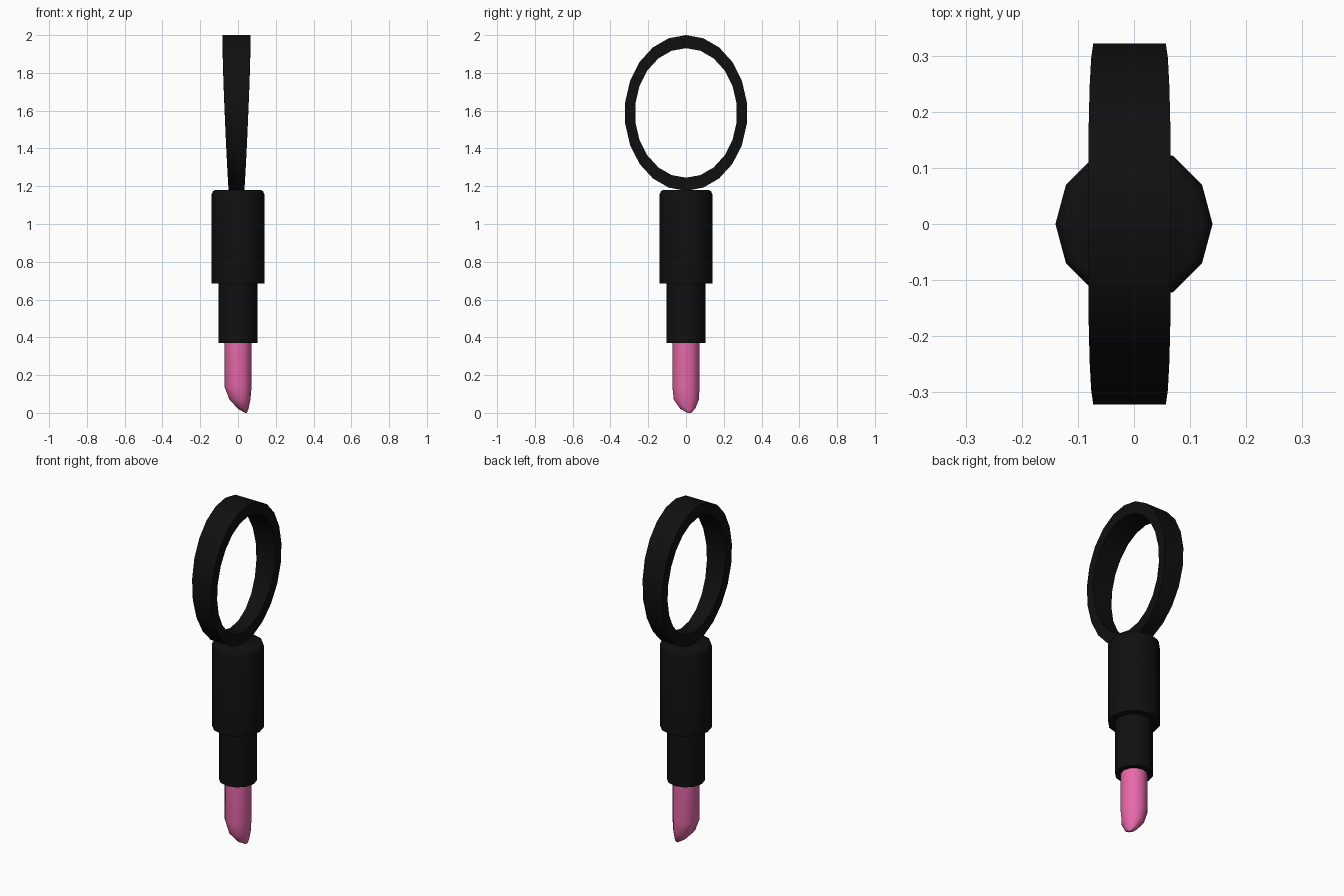
import bpy, bmesh
from math import sin, cos, pi

if "Cube" in bpy.data.objects:
    bpy.data.objects.remove(bpy.data.objects["Cube"])


def material(name, color):
    m = bpy.data.materials.new(name)
    m.diffuse_color = (*color, 1)
    m.use_nodes = True
    m.node_tree.nodes["Principled BSDF"].inputs["Base Color"].default_value = m.diffuse_color
    return m


BLACK = material("black_plastic", (0.005, 0.005, 0.005))
PINK = material("pink_wax", (0.8, 0.14, 0.4))


def loft(name, rings, mat, angle, closed=False):
    """Skin a list of equal-length vertex rings; cap the ends unless closed."""
    bm = bmesh.new()
    rows = [[bm.verts.new(p) for p in ring] for ring in rings]
    n = len(rows[0])
    pairs = list(zip(rows, rows[1:]))
    if closed:
        pairs.append((rows[-1], rows[0]))
    else:
        bm.faces.new(rows[0])
        bm.faces.new(rows[-1])
    for a, b in pairs:
        for i in range(n):
            j = (i + 1) % n
            bm.faces.new((a[i], a[j], b[j], b[i]))
    bmesh.ops.recalc_face_normals(bm, faces=bm.faces)
    mesh = bpy.data.meshes.new(name)
    bm.to_mesh(mesh)
    bm.free()
    mesh.materials.append(mat)
    ob = bpy.data.objects.new(name, mesh)
    bpy.context.collection.objects.link(ob)
    bpy.ops.object.select_all(action='DESELECT')
    ob.select_set(True)
    bpy.context.view_layer.objects.active = ob
    bpy.ops.object.shade_smooth_by_angle(angle=angle)
    return ob


def circle(z, rx, ry=None, cx=0, cy=0, n=12):
    ry = rx if ry is None else ry
    return [(cx + rx * cos(2 * pi * i / n), cy + ry * sin(2 * pi * i / n), z)
            for i in range(n)]


# case: wide upper sleeve with a bevelled top
loft("case_sleeve", [circle(0.685, 0.14), circle(1.155, 0.14),
                     circle(1.172, 0.134), circle(1.18, 0.122)], BLACK, 0.7)

# narrower inner tube
loft("inner_tube", [circle(0.37, 0.102), circle(0.70, 0.102)], BLACK, 0.7)

# lipstick bullet: rings shrink towards an off-centre tip
R, TX, TY = 0.072, 0.045, 0.02
bullet = [circle(0.39, R)]
for z, sx, sy in [(0.14, 1, 1), (0.07, 0.77, 0.92),
                  (0.022, 0.385, 0.55), (0.002, 0.1, 0.18), (0, 0.05, 0.08)]:
    bullet.append(circle(z, R * sx, R * sy, TX * (1 - sx), TY * (1 - sy)))
loft("lipstick_bullet", bullet, PINK, 1.0)

# oval finger ring, band widening towards the top
N = 22
sections = []
for i in range(N):
    a = 2 * pi * i / N
    t = (1 + cos(a)) / 2
    half = 0.042 + 0.05 * t - 0.018 * t * t
    yo, zo = 0.325 * sin(a), 1.588 + 0.412 * cos(a)
    yi, zi = 0.271 * sin(a), 1.588 + 0.343 * cos(a)
    l, r = -0.008 - half, -0.008 + half
    sections.append([(l, yo, zo), (r, yo, zo), (r, yi, zi), (l, yi, zi)])
loft("finger_ring", sections, BLACK, 0.6, closed=True)
